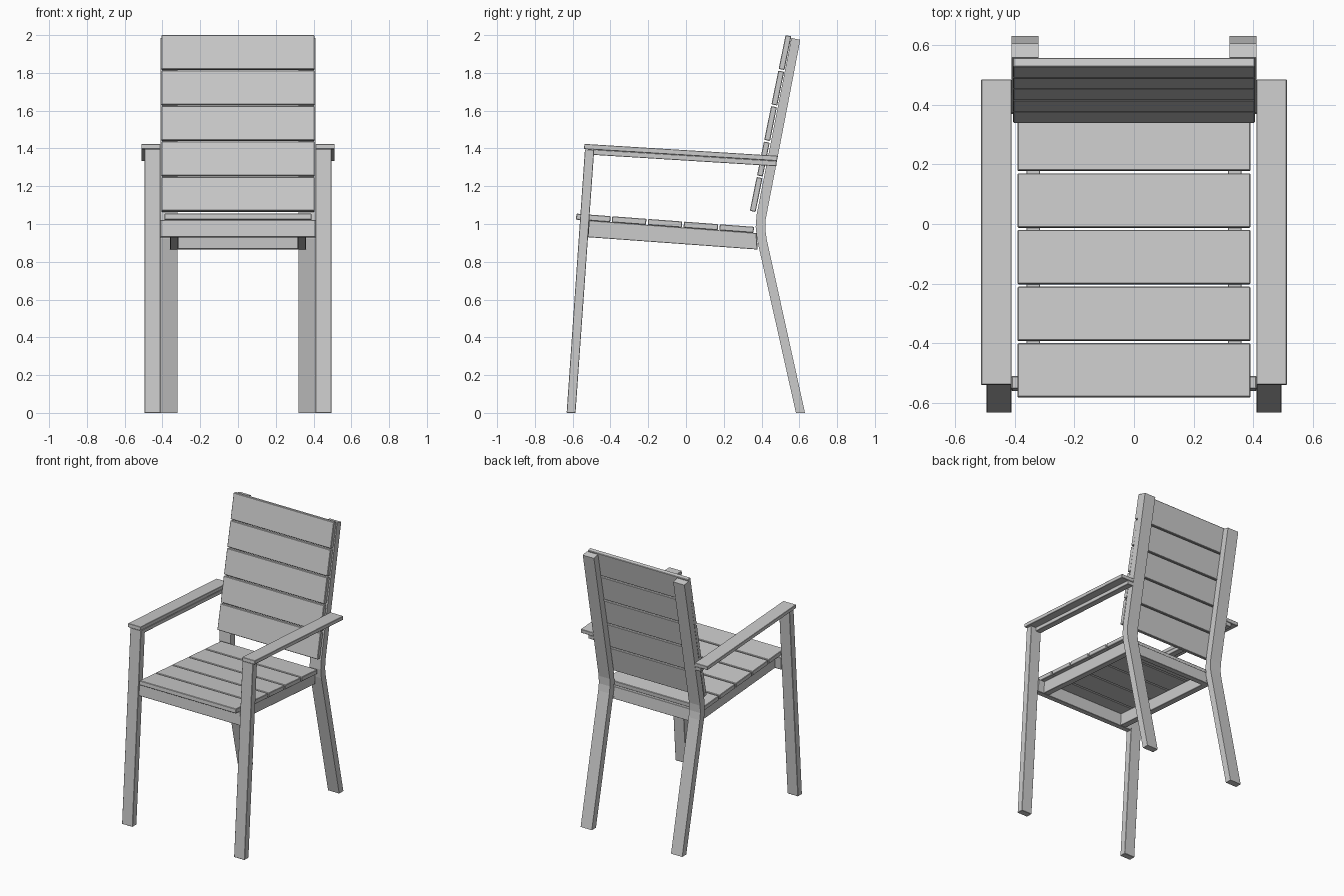
import bpy
import bmesh
from mathutils import Vector

if "Cube" in bpy.data.objects:
    bpy.data.objects.remove(bpy.data.objects["Cube"])


def extrude_profile(name, profile, x0, x1, bevel=0.002, mirror=False):
    """Extrude a (y, z) outline along x; optionally mirror it to the other side."""
    bm = bmesh.new()
    a = [bm.verts.new((x0, y, z)) for y, z in profile]
    b = [bm.verts.new((x1, y, z)) for y, z in profile]
    bm.faces.new(a)
    bm.faces.new(b[::-1])
    n = len(profile)
    for i in range(n):
        j = (i + 1) % n
        bm.faces.new((a[i], b[i], b[j], a[j]))
    bmesh.ops.recalc_face_normals(bm, faces=bm.faces)
    mesh = bpy.data.meshes.new(name)
    bm.to_mesh(mesh)
    bm.free()
    ob = bpy.data.objects.new(name, mesh)
    bpy.context.collection.objects.link(ob)
    if bevel:
        m = ob.modifiers.new("edge_bevel", 'BEVEL')
        m.width = bevel
        m.segments = 1
        m.limit_method = 'ANGLE'
    if mirror:
        ob.modifiers.new("mirror", 'MIRROR')
    return ob


def bar(p, q, depth):
    """Rectangular outline from p to q, thickened to the right of travel."""
    p, q = Vector(p), Vector(q)
    d = (q - p).normalized()
    side = Vector((d.y, -d.x)) * depth
    return [p, q, q + side, p + side]


def slats(name, start, end, count, gap, depth, half_width):
    """Row of slats between two profile points."""
    start, end = Vector(start), Vector(end)
    d = (end - start).normalized()
    length = ((end - start).length - gap * (count - 1)) / count
    for i in range(count):
        p = start + d * i * (length + gap)
        extrude_profile(f"{name}_{i + 1}", bar(p, p + d * length, depth),
                        -half_width, half_width, 0.003)


# Legs: straight leaning front legs, bent back legs running up as back posts
extrude_profile("front_leg", [(-0.632, 0), (-0.585, 0), (-0.486, 1.392), (-0.535, 1.396)],
                0.41, 0.495, mirror=True)
extrude_profile("back_leg", [(0.582, 0), (0.63, 0), (0.427, 0.92), (0.42, 0.97),
                             (0.422, 1.025), (0.605, 1.975), (0.558, 1.985),
                             (0.374, 1.05), (0.369, 0.985), (0.376, 0.92)],
                0.32, 0.41, 0, mirror=True)

# Seat frame
extrude_profile("seat_side_rail", [(-0.52, 1.019), (0.372, 0.952), (0.378, 0.865), (-0.53, 0.931)],
                0.315, 0.36, mirror=True)
extrude_profile("seat_front_rail", [(-0.552, 1.021), (-0.51, 1.018), (-0.516, 0.928), (-0.559, 0.931)],
                -0.41, 0.41)
extrude_profile("seat_back_rail", [(0.33, 0.955), (0.373, 0.952), (0.38, 0.865), (0.335, 0.868)],
                -0.32, 0.32)

# Seat and back slats
slats("seat_slat", (-0.58, 1.055), (0.36, 0.985), 5, 0.009, 0.032, 0.39)
slats("back_slat", (0.338, 1.07), (0.527, 2.0), 5, 0.009, 0.031, 0.405)

# Armrests: wide plank over a narrower rail
extrude_profile("armrest", bar((-0.538, 1.424), (0.484, 1.361), 0.027), 0.41, 0.512, mirror=True)
extrude_profile("armrest_rail", bar((-0.49, 1.394), (0.48, 1.334), 0.028), 0.41, 0.455, mirror=True)
